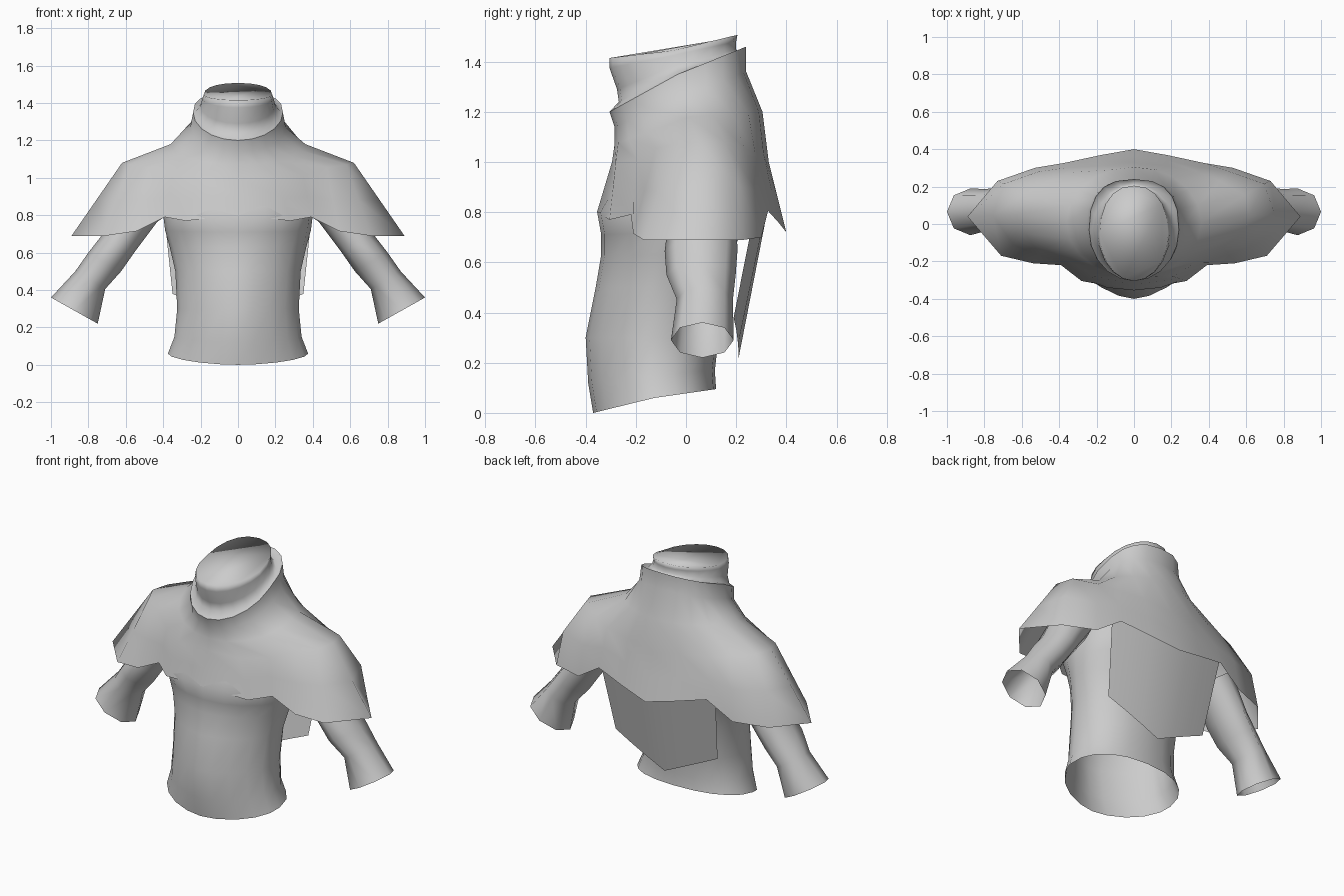
import bpy, bmesh, math

if "Cube" in bpy.data.objects:
    bpy.data.objects.remove(bpy.data.objects["Cube"])

cloth = bpy.data.materials.new("plain grey cloth")
cloth.diffuse_color = (0.6, 0.6, 0.6, 1)
cloth.use_nodes = True
cloth.node_tree.nodes["Principled BSDF"].inputs["Base Color"].default_value = cloth.diffuse_color


def loft(name, rings, closed=True, cap=False):
    """Skin a list of equal-length rings with quads, smooth shaded."""
    bm = bmesh.new()
    rows = [[bm.verts.new(p) for p in r] for r in rings]
    n = len(rows[0])
    for a, b in zip(rows, rows[1:]):
        for i in range(n if closed else n - 1):
            j = (i + 1) % n
            bm.faces.new((a[i], a[j], b[j], b[i]))
    if cap:
        bm.faces.new(rows[-1])
    bmesh.ops.recalc_face_normals(bm, faces=bm.faces)
    for f in bm.faces:
        f.smooth = True
    me = bpy.data.meshes.new(name)
    bm.to_mesh(me)
    bm.free()
    me.materials.append(cloth)
    ob = bpy.data.objects.new(name, me)
    bpy.context.collection.objects.link(ob)
    return ob


def whole(half):
    """Complete a front-to-back half ring with its mirror image."""
    return half + [(-x, y, z) for x, y, z in half[-2:0:-1]]


def oval(a, yf, yb, zf, zs, zb, front=1.0, back=1.0, n=10):
    """Half oval from front to back; lower powers make that half boxier."""
    pts = []
    for i in range(n + 1):
        t = math.pi * i / n
        s, c = math.sin(t), math.cos(t)
        power = front if c > 0 else back
        k = math.copysign(abs(c) ** power, c)
        z = zs + ((zf - zs) * k if c > 0 else (zb - zs) * -k)
        x = 0 if i in (0, n) else a * s ** power
        pts.append((x, (yf + yb) / 2 - k * (yb - yf) / 2, z))
    return pts


# Torso: fitted shirt, keeled front, flared open hem, meeting the mantle under the chest
torso = [(.375, -.37, .12, -.0, .06, .095, 1.12), (.34, -.39, .115, .12, .15, .17, 1.18),
         (.325, -.40, .13, .3, .3, .3, 1.2), (.335, -.36, .15, .5, .5, .5, 1.15),
         (.365, -.338, .18, .63, .63, .63, 1.1), (.39, -.338, .23, .71, .72, .74, 1.0),
         (.40, -.354, .26, .80, .80, .80, .88), (.40, -.28, .27, .93, .93, .93, .9)]
loft("torso", [whole(oval(*r, back=.88)) for r in torso])

# Mantle: slanted collar rim, neck base, shoulder line and wavy hem
rim = oval(.24, -.305, .24, 1.2, 1.35, 1.46, back=.78)
under = oval(.255, -.285, .24, 1.14, 1.27, 1.36, back=.8)
base = oval(.36, -.285, .305, 1.07, 1.18, 1.2)
shoulder = [(0, -.295, 1.0), (.21, -.28, 1.0), (.35, -.195, 1.01),
            (.475, -.12, 1.055), (.58, -.05, 1.07), (.62, .05, 1.08),
            (.59, .155, 1.08), (.46, .23, 1.06), (.35, .275, 1.04),
            (.18, .31, 1.03), (0, .33, 1.0)]
hem = [(0, -.355, .80), (.28, -.305, .77), (.39, -.22, .79),
       (.54, -.21, .715), (.71, -.17, .69), (.89, .04, .69),
       (.73, .23, .69), (.53, .30, .70), (.37, .327, .805),
       (.18, .368, .76), (0, .40, .72)]
middle = [tuple((p + q) / 2 for p, q in zip(a, b)) for a, b in zip(shoulder, hem)]
middle[6], middle[7] = (.695, .215, .90), (.51, .28, .89)
loft("mantle", [whole(r) for r in (rim, under, base, shoulder, middle, hem)])

# Neck wrap: folds in from the collar, bulging at the front, closed on top
wrap = [oval(.222, -.268, .215, 1.24, 1.36, 1.43), oval(.2, -.275, .20, 1.29, 1.385, 1.45),
        oval(.19, -.305, .20, 1.375, 1.425, 1.48), oval(.183, -.305, .205, 1.415, 1.445, 1.507, back=.9)]
loft("neck_wrap", [whole(r) for r in [rim] + wrap], cap=True)

# Sleeves: outer x,z / inner x,z / centre y / half depth
sleeve = [(.62, .92, .42, .78, .07, .13), (.73, .69, .555, .60, .06, .145),
          (.80, .60, .625, .50, .06, .138), (.87, .50, .71, .405, .075, .112),
          (1.0, .36, .75, .22, .065, .125)]
for side, label in ((1, "right"), (-1, "left")):
    rings = []
    for xo, zo, xi, zi, yc, d in sleeve:
        ring = []
        for k in range(8):
            c, s = math.cos(k * math.pi / 4), math.sin(k * math.pi / 4)
            ring.append((side * ((xo + xi) / 2 + c * (xo - xi) / 2), yc + s * d,
                         (zo + zi) / 2 + c * (zo - zi) / 2))
        rings.append(ring)
    loft("sleeve_" + label, rings)

# Back flap: hanging panel with a pointed lower edge
top, low = [], []
for i in range(-3, 4):
    u = i / 3
    top.append((.40 * u, .335 - .05 * u * u, .86))
    low.append((.35 * u, .21 - .02 * u * u, .22 + .16 * abs(u)))
flap = loft("back_flap", [top, low], closed=False)
if flap.data.polygons[0].normal.y < 0:
    flap.data.flip_normals()
